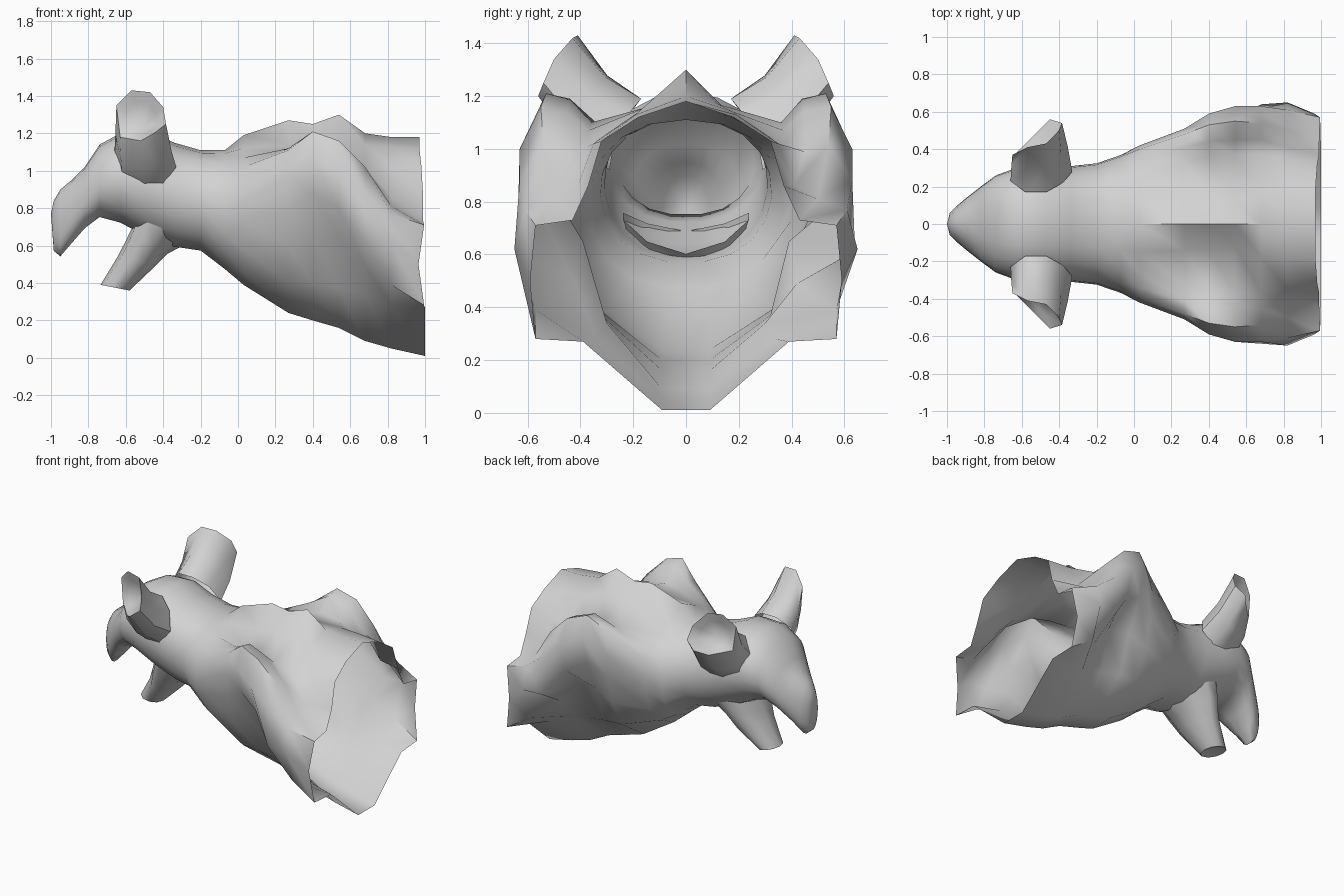
import bpy
import bmesh
from math import sin, cos, pi, radians
from mathutils import Vector

default_cube = bpy.data.objects.get("Cube")
if default_cube:
    bpy.data.objects.remove(default_cube, do_unlink=True)

# One plain clay colour for the whole bust
clay = bpy.data.materials.new("pale_grey_clay")
clay.use_nodes = True
clay_colour = (0.65, 0.65, 0.65, 1)
clay.diffuse_color = clay_colour
clay.node_tree.nodes["Principled BSDF"].inputs["Base Color"].default_value = clay_colour


def loft(name, rings, end_point, sharp_angle=60):
    """Skin a list of closed rings and fan the last ring to a point."""
    bm = bmesh.new()
    rows = [[bm.verts.new(point) for point in ring] for ring in rings]
    count = len(rows[0])
    for row, following in zip(rows, rows[1:]):
        for i in range(count):
            j = (i + 1) % count
            bm.faces.new((row[i], row[j], following[j], following[i]))
    tip = bm.verts.new(end_point)
    last = rows[-1]
    for i in range(count):
        bm.faces.new((last[i], last[(i + 1) % count], tip))
    bmesh.ops.recalc_face_normals(bm, faces=bm.faces[:])
    mesh = bpy.data.meshes.new(name)
    bm.to_mesh(mesh)
    bm.free()
    mesh.materials.append(clay)
    obj = bpy.data.objects.new(name, mesh)
    bpy.context.collection.objects.link(obj)
    bpy.ops.object.select_all(action="DESELECT")
    obj.select_set(True)
    bpy.context.view_layer.objects.active = obj
    bpy.ops.object.shade_smooth_by_angle(angle=radians(sharp_angle))
    return obj


def mirrored_ring(x, half, ragged=None):
    """Full ring from a half section that starts on the spine."""
    offsets = ragged or [0] * len(half)
    left = [Vector((x + dx, y, z)) for dx, (y, z) in zip(offsets, half)]
    right = [Vector((p.x, -p.y, p.z)) for p in reversed(left[1:])]
    return left + right


def oval_section(top, bottom, width):
    """Half section of the neck and head, with the torso's point count."""
    middle, height = (top + bottom) / 2, (top - bottom) / 2
    angles = [i * pi / 9.5 for i in range(10)]
    return [(width * sin(a) ** 0.85, middle + height * cos(a)) for a in angles]


# Torso: spine height, then back, shoulder, arm, armpit and belly points
torso = {
    0.98: (1.18, (.18, 1.12), (.32, 1.03), (.37, .86), (.43, .73), (.57, .71),
           (.59, .5), (.57, .28), (.39, .27), (.09, .01)),
    0.82: (1.18, (.19, 1.13), (.35, 1.02), (.41, .86), (.5, .81), (.61, .77),
           (.65, .62), (.57, .39), (.34, .28), (.09, .05)),
    0.68: (1.2, (.18, 1.14), (.37, 1.01), (.45, .99), (.54, 1.02), (.63, .88),
           (.64, .62), (.42, .49), (.3, .34), (.09, .09)),
    0.54: (1.3, (.12, 1.17), (.37, 1.07), (.45, 1.14), (.55, 1.16), (.63, 1),
           (.57, .8), (.39, .65), (.32, .37), (.09, .16)),
    0.4: (1.25, (.14, 1.16), (.36, 1.1), (.44, 1.19), (.53, 1.21), (.59, 1.08),
          (.53, .88), (.43, .66), (.34, .4), (.09, .2)),
    0.27: (1.27, (.14, 1.14), (.33, 1.09), (.41, 1.12), (.48, 1.11), (.51, .97),
           (.49, .8), (.44, .6), (.33, .4), (.09, .24)),
    0.03: (1.19, (.15, 1.12), (.26, 1.07), (.34, 1.02), (.4, .95), (.42, .84),
           (.4, .73), (.36, .58), (.24, .46), (.09, .39)),
}
# Ragged cut edge at the open end of the torso
cut_edge = [-.01, -.01, 0, .01, .01, .015, -.015, .015, .02, .02]

# Neck, skull and hooked snout: top, bottom and half width
head = {
    -0.07: (1.11, .47, .37),
    -0.2: (1.11, .57, .325),
    -0.34: (1.15, .59, .31),
    -0.48: (1.21, .64, .31),
    -0.63: (1.2, .72, .3),
    -0.74: (1.14, .75, .26),
    -0.82: (1.02, .69, .2),
    -0.89: (.95, .61, .145),
    -0.95: (.9, .54, .095),
    -0.985: (.84, .57, .06),
}
rings = [mirrored_ring(x, [(0, spine), *side], cut_edge if x > .9 else None)
         for x, (spine, *side) in torso.items()]
rings += [mirrored_ring(x, oval_section(*size)) for x, size in head.items()]
loft("body_shell", rings, end_point=(-1, 0, .77))

# Lower jaw: height, front x, rear x, half width, lift at the cheeks
jaw_rings = []
for z, front, rear, width, lift in ((.645, -.57, -.29, .25, .11),
                                    (.59, -.6, -.38, .21, .04),
                                    (.52, -.64, -.44, .16, 0),
                                    (.375, -.735, -.58, .09, 0)):
    centre, reach = (front + rear) / 2, (rear - front) / 2
    turns = [i * pi / 5 for i in range(10)]
    jaw_rings.append([(centre + reach * cos(a), width * sin(a),
                       z + lift * sin(a) ** 2 - .17 * width * cos(a)) for a in turns])
loft("lower_jaw", jaw_rings, end_point=(-.655, 0, .4))

# Ears: broad roots swept out to a rim, with a cup facing out and forward
ear_root = [(-.58, .17, 1.19), (-.47, .17, 1.19), (-.38, .22, 1.13), (-.33, .28, 1.02),
            (-.4, .3, .93), (-.5, .29, .92), (-.62, .28, .98), (-.66, .23, 1.11)]
ear_rim = [(-.57, .41, 1.43), (-.47, .43, 1.42), (-.4, .5, 1.34), (-.385, .54, 1.25),
           (-.45, .56, 1.2), (-.52, .49, 1.16), (-.63, .38, 1.18), (-.65, .37, 1.35)]
for label, side in (("left", 1), ("right", -1)):
    flip = Vector((1, side, 1))
    root = [Vector(p) * 1 for p in ear_root]
    rim = [Vector(p) for p in ear_rim]
    cup = Vector((-.5, .37, 1.24))
    waist = [a.lerp(b, .45) + Vector((0, .02, -.02)) for a, b in zip(root, rim)]
    inner = [p.lerp(cup, .35) for p in rim]
    sections = [[Vector((p.x, p.y * flip.y, p.z)) for p in ring]
                for ring in (root, waist, rim, inner)]
    loft(label + "_ear", sections, end_point=(cup.x, cup.y * flip.y, cup.z))
